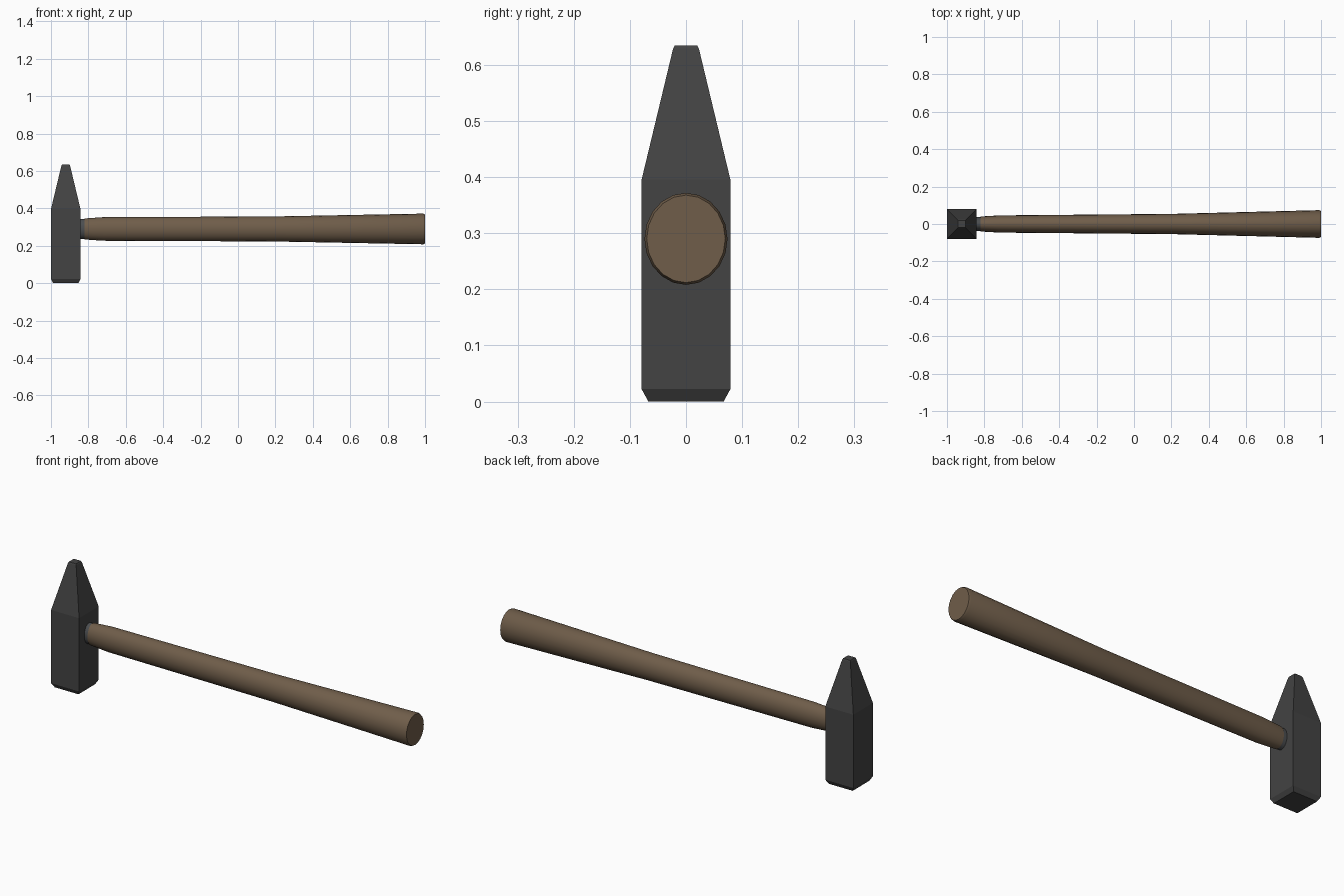
import bpy, bmesh, math
from mathutils import Vector

if "Cube" in bpy.data.objects:
    bpy.data.objects.remove(bpy.data.objects["Cube"])


def material(name, rgb):
    m = bpy.data.materials.new(name)
    m.diffuse_color = (*rgb, 1)
    m.use_nodes = True
    m.node_tree.nodes["Principled BSDF"].inputs["Base Color"].default_value = m.diffuse_color
    return m


def loft(name, rings, mat, smooth=None):
    """Skin a list of equal-sized point rings and cap both ends."""
    bm = bmesh.new()
    loops = [[bm.verts.new(p) for p in ring] for ring in rings]
    n = len(loops[0])
    for a, b in zip(loops, loops[1:]):
        for i in range(n):
            j = (i + 1) % n
            bm.faces.new((a[i], a[j], b[j], b[i]))
    bm.faces.new(loops[0])
    bm.faces.new(loops[-1])
    bmesh.ops.recalc_face_normals(bm, faces=bm.faces)
    me = bpy.data.meshes.new(name)
    bm.to_mesh(me)
    bm.free()
    me.materials.append(mat)
    ob = bpy.data.objects.new(name, me)
    bpy.context.collection.objects.link(ob)
    if smooth:
        bpy.ops.object.select_all(action='DESELECT')
        ob.select_set(True)
        bpy.context.view_layer.objects.active = ob
        bpy.ops.object.shade_smooth_by_angle(angle=math.radians(smooth))
    return ob


HEAD_X, GRIP_Z, SIDES = -0.921, 0.29, 20


def square(z, h):
    return [Vector((HEAD_X + sx * h, sy * h, z))
            for sx, sy in ((-1, -1), (1, -1), (1, 1), (-1, 1))]


def oval(x, ry, rz):
    return [Vector((x, ry * math.cos(t), GRIP_Z + rz * math.sin(t)))
            for t in (2 * math.pi * i / SIDES for i in range(SIDES))]


steel = material("dark steel", (0.056, 0.056, 0.056))
collar_steel = material("collar grey", (0.07, 0.075, 0.08))
wood = material("brown wood", (0.16, 0.11, 0.068))

# Square head: chamfered striking face, straight body, tapered peen
loft("hammer_head", [square(z, h) for z, h in (
    (0, 0.067), (0.022, 0.079), (0.396, 0.079), (0.629, 0.023), (0.635, 0.020))], steel)

# Narrow collar between head and handle
loft("collar", [oval(-0.87, 0.037, 0.053), oval(-0.815, 0.037, 0.053)],
     collar_steel, 30)

# Oval wooden handle, swelling toward the end
loft("handle", [oval(*s) for s in (
    (-0.822, 0.040, 0.056), (-0.72, 0.046, 0.063), (0.2, 0.054, 0.067),
    (0.99, 0.074, 0.082), (1.0, 0.070, 0.078))], wood, 30)
